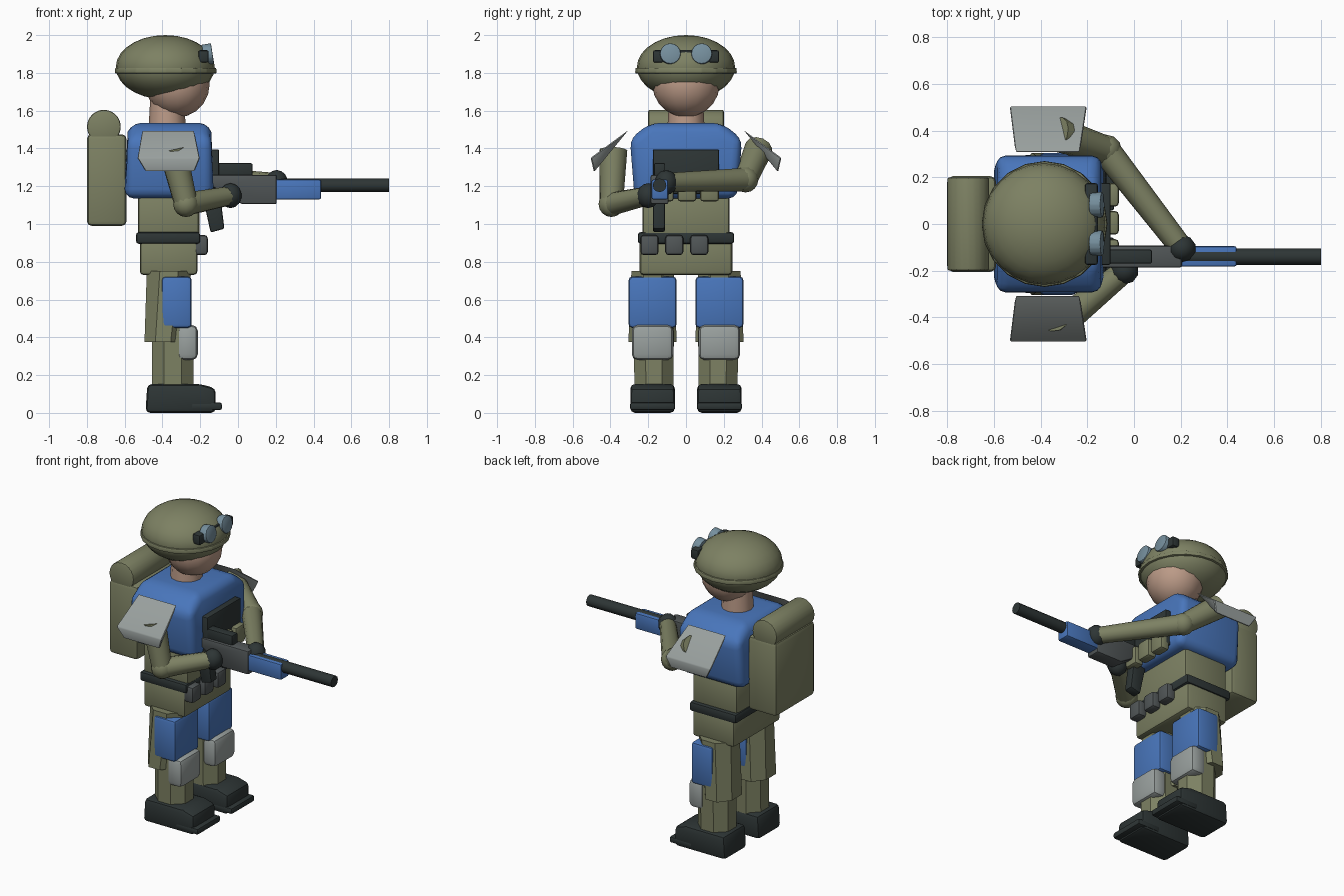
import bpy, bmesh, math
from mathutils import Vector

if "Cube" in bpy.data.objects:
    bpy.data.objects.remove(bpy.data.objects["Cube"])


def colour(name, r, g, b):
    m = bpy.data.materials.new(name)
    m.diffuse_color = tuple((c / 255) ** 2.2 for c in (r, g, b)) + (1,)
    m.use_nodes = True
    m.node_tree.nodes["Principled BSDF"].inputs["Base Color"].default_value = m.diffuse_color
    return m


OLIVE = colour("olive cloth", 124, 128, 99)
BLUE = colour("blue armour", 74, 117, 186)
GREY = colour("light grey plate", 152, 159, 157)
DARK = colour("charcoal", 49, 56, 56)
GUN = colour("gunmetal", 82, 87, 88)
SKIN = colour("skin", 186, 153, 134)
LENS = colour("lens blue", 117, 142, 156)


def finish(bm, name, mat, bevel=0, segs=2, angle=35):
    """Turn a bmesh into a coloured, bevelled, shaded object."""
    bmesh.ops.recalc_face_normals(bm, faces=bm.faces)
    if bevel:
        bmesh.ops.bevel(bm, geom=bm.edges[:], offset=bevel, segments=segs,
                        profile=0.5, affect='EDGES', clamp_overlap=True)
    me = bpy.data.meshes.new(name)
    bm.to_mesh(me)
    bm.free()
    me.materials.append(mat)
    ob = bpy.data.objects.new(name, me)
    bpy.context.collection.objects.link(ob)
    bpy.ops.object.select_all(action='DESELECT')
    ob.select_set(True)
    bpy.context.view_layer.objects.active = ob
    bpy.ops.object.shade_smooth_by_angle(angle=math.radians(angle))
    return ob


def loft(name, rings, mat, bevel=0, segs=2, angle=35):
    """Skin a list of equal-length point rings and cap both ends."""
    bm = bmesh.new()
    rows = [[bm.verts.new(p) for p in ring] for ring in rings]
    n = len(rows[0])
    for a, b in zip(rows, rows[1:]):
        for i in range(n):
            bm.faces.new((a[i], a[(i + 1) % n], b[(i + 1) % n], b[i]))
    bm.faces.new(rows[0])
    bm.faces.new(rows[-1])
    return finish(bm, name, mat, bevel, segs, angle)


def box(name, x, y, z, mat, bevel=0.015, segs=2):
    rings = [[(x[0], y[0], h), (x[1], y[0], h), (x[1], y[1], h), (x[0], y[1], h)] for h in z]
    return loft(name, rings, mat, bevel, segs)


def side_profile(name, pts, y, mat, bevel=0.01):
    """Extrude an xz outline across y."""
    return loft(name, [[(px, h, pz) for px, pz in pts] for h in y], mat, bevel)


def ball(name, c, r, mat, u=16, v=10):
    bm = bmesh.new()
    bmesh.ops.create_uvsphere(bm, u_segments=u, v_segments=v, radius=1)
    for p in bm.verts:
        p.co = Vector(c) + Vector((p.co.x * r[0], p.co.y * r[1], p.co.z * r[2]))
    return finish(bm, name, mat, angle=50)


def rod(name, a, b, ra, rb, mat, n=12, bevel=0):
    """Round bar between two points."""
    a, b = Vector(a), Vector(b)
    q = (b - a).to_track_quat('Z', 'Y')
    rings = [[c + q @ Vector((r * math.cos(t), r * math.sin(t), 0))
              for t in (math.tau * i / n for i in range(n))] for c, r in ((a, ra), (b, rb))]
    return loft(name, rings, mat, bevel, angle=40)


def octagon(cx, cy, rx, ry, z):
    k = 1 / math.cos(math.pi / 8)
    return [(cx + rx * k * math.cos(t), cy + ry * k * math.sin(t), z)
            for t in (math.pi / 8 + math.pi / 4 * i for i in range(8))]


# Head, neck and helmet
ball("head", (-0.32, 0, 1.74), (0.17, 0.178, 0.175), SKIN)
rod("neck", (-0.375, 0, 1.48), (-0.375, 0, 1.66), 0.1, 0.09, SKIN)
ball("helmet", (-0.385, 0, 1.83), (0.262, 0.26, 0.17), OLIVE, 24, 14)
rod("helmet_rim", (-0.383, 0, 1.797), (-0.383, 0, 1.827), 0.27, 0.268, OLIVE, 20, 0.006)

# Goggles pushed up on the helmet
box("goggle_frame", (-0.21, -0.155), (-0.175, 0.175), (1.855, 1.92), DARK, 0.01)
for y in (-0.083, 0.083):
    rod("goggle_lens", (-0.185, y, 1.895), (-0.135, y, 1.903), 0.055, 0.055, LENS, 16, 0.005)

# Torso with sloped shoulders, narrowed at the top
half = [(0.272, 1.135), (0.297, 1.45), (0.19, 1.535)]
outline = half + [(-y, z) for y, z in reversed(half)]
rings = []
for x, lean in ((-0.6, 0.035), (-0.13, -0.025)):
    rings.append([(x + (lean if z > 1.5 else 0), y, z) for y, z in outline])
loft("torso_armour", rings, BLUE, 0.05, 3)
box("chest_plate", (-0.16, -0.1), (-0.175, 0.175), (1.16, 1.395), DARK, 0.008)
for y in (-0.115, 0.005, 0.125):
    box("chest_pouch", (-0.13, -0.065), (y - 0.05, y + 0.05), (1.12, 1.24), OLIVE)

# Waist, belt and hips
box("waist", (-0.53, -0.205), (-0.23, 0.23), (0.92, 1.16), OLIVE, 0.02)
box("belt", (-0.54, -0.2), (-0.255, 0.255), (0.895, 0.957), DARK, 0.015)
box("hips", (-0.52, -0.215), (-0.245, 0.245), (0.73, 0.93), OLIVE, 0.02)
for y in (-0.193, -0.062, 0.07):
    box("belt_pouch", (-0.235, -0.16), (y - 0.048, y + 0.048), (0.835, 0.942), GUN, 0.018)

# Backpack and bedroll
box("backpack", (-0.8, -0.59), (-0.205, 0.205), (0.99, 1.475), OLIVE, 0.025)
rod("bedroll", (-0.71, -0.2, 1.515), (-0.71, 0.2, 1.515), 0.09, 0.09, OLIVE, 20, 0.01)

# Legs, armour, boots and shoulder plates, mirrored left and right
for s in (-1, 1):
    c = 0.177 * s
    loft("thigh", [octagon(-0.397, c, 0.098, 0.128, 0.375),
                   octagon(-0.365, c, 0.118, 0.112, 0.75)], OLIVE)
    loft("shin", [octagon(-0.345, 0.17 * s, 0.11, 0.103, 0.1),
                  octagon(-0.345, 0.17 * s, 0.11, 0.106, 0.45)], OLIVE)
    box("thigh_plate", (-0.405, -0.245), (c - 0.127, c + 0.127), (0.45, 0.722), BLUE, 0.02)
    box("knee_pad", (-0.32, -0.213), (c - 0.11, c + 0.11), (0.28, 0.465), GREY, 0.03)
    side_profile("boot", [(-0.49, 0), (-0.118, 0), (-0.118, 0.13), (-0.2, 0.153), (-0.48, 0.153)],
                 (c - 0.118, c + 0.118), DARK, 0.025)
    box("boot_toe", (-0.25, -0.085), (c - 0.12, c + 0.12), (0.015, 0.055), DARK, 0.012)
    spans = [(-0.51, -0.23, 0.305, 1.497), (-0.535, -0.2, 0.505, 1.35), (-0.49, -0.23, 0.487, 1.275)]
    loft("shoulder_plate", [[(row[i], s * row[2], row[3]) for row in spans] for i in (0, 1)],
         GREY, 0.006, 1)

# Arms: shoulder, elbow and hand points
arms = {
    "right": ((-0.345, -0.385, 1.39), (-0.275, -0.395, 1.105), (-0.04, -0.2, 1.15)),
    "left": ((-0.33, 0.385, 1.40), (-0.12, 0.315, 1.235), (0.205, -0.105, 1.22)),
}
for side, (shoulder, elbow, hand) in arms.items():
    rod(side + "_upper_arm", shoulder, elbow, 0.075, 0.062, OLIVE)
    ball(side + "_elbow", elbow, (0.068,) * 3, OLIVE, 12, 8)
    rod(side + "_forearm", elbow, hand, 0.062, 0.05, OLIVE)
    ball(side + "_glove", hand, (0.062, 0.06, 0.066), DARK, 10, 7)

# Rifle
side_profile("rifle_body", [(-0.14, 1.26), (0.205, 1.26), (0.205, 1.105), (0.02, 1.105), (-0.14, 1.2)],
             (-0.187, -0.093), GUN)
side_profile("rifle_grip", [(-0.1, 1.2), (-0.19, 1.16), (-0.145, 0.955), (-0.072, 0.975)],
             (-0.175, -0.112), DARK)
box("rifle_sight", (-0.11, 0.077), (-0.17, -0.11), (1.25, 1.322), DARK, 0.008)
box("rifle_handguard", (0.195, 0.44), (-0.182, -0.095), (1.13, 1.235), BLUE, 0.01)
rod("rifle_barrel", (0.2, -0.14, 1.205), (0.8, -0.14, 1.205), 0.036, 0.036, DARK, 12)
